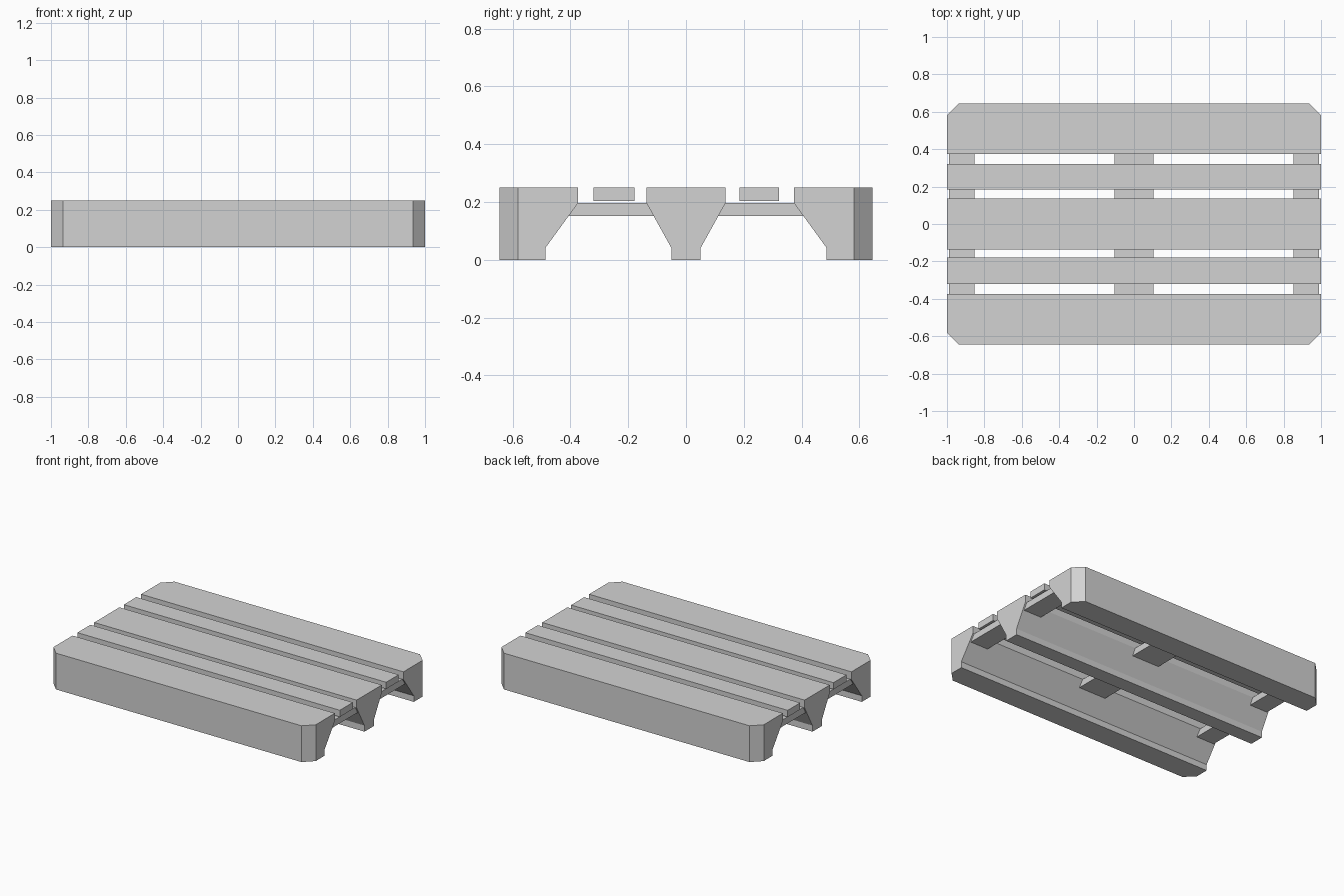
import bpy
import bmesh

if "Cube" in bpy.data.objects:
    bpy.data.objects.remove(bpy.data.objects["Cube"], do_unlink=True)

# Single plain grey finish
grey = bpy.data.materials.new("light_grey")
grey.use_nodes = True
colour = (0.65, 0.65, 0.65, 1)
grey.diffuse_color = colour
grey.node_tree.nodes["Principled BSDF"].inputs["Base Color"].default_value = colour

TOP = 0.25


def prism(name, profile, x0, x1, corner_y=None, cut=0.064):
    """Extrude a (y, z) profile along x; optionally chamfer the upright edges at corner_y."""
    bm = bmesh.new()
    face = bm.faces.new([bm.verts.new((x0, y, z)) for y, z in profile])
    ext = bmesh.ops.extrude_face_region(bm, geom=[face])
    moved = [g for g in ext["geom"] if isinstance(g, bmesh.types.BMVert)]
    bmesh.ops.translate(bm, verts=moved, vec=(x1 - x0, 0, 0))
    bmesh.ops.recalc_face_normals(bm, faces=bm.faces[:])
    if corner_y is not None:
        uprights = [e for e in bm.edges
                    if all(abs(v.co.y - corner_y) < 1e-4 for v in e.verts)
                    and abs(e.verts[0].co.x - e.verts[1].co.x) < 1e-4]
        bmesh.ops.bevel(bm, geom=uprights, offset=cut, segments=1,
                        affect='EDGES', clamp_overlap=True)
    mesh = bpy.data.meshes.new(name)
    bm.to_mesh(mesh)
    bm.free()
    mesh.materials.append(grey)
    obj = bpy.data.objects.new(name, mesh)
    bpy.context.collection.objects.link(obj)
    return obj


def rect(y0, y1, z0, z1):
    return [(y0, z0), (y1, z0), (y1, z1), (y0, z1)]


# Outer beams with a sloped inner side and chamfered corners
outer = [(0.645, 0), (0.486, 0), (0.486, 0.042), (0.373, 0.197), (0.373, TOP), (0.645, TOP)]
for name, side in (("front_beam", -1), ("back_beam", 1)):
    prism(name, [(side * y, z) for y, z in outer], -1, 1, corner_y=side * 0.645)

# Centre beam tapering down to a narrow foot
half = [(0.051, 0), (0.051, 0.042), (0.137, 0.197), (0.137, TOP)]
prism("centre_beam", half + [(-y, z) for y, z in reversed(half)], -1, 1)

# Thin deck slats between the beams
prism("front_slat", rect(-0.32, -0.178, 0.204, TOP), -1, 1)
prism("back_slat", rect(0.185, 0.321, 0.204, TOP), -1, 1)

# Cross bars under the slats
for name, x0, x1 in (("right_cross_bar", -0.99, -0.853),
                     ("middle_cross_bar", -0.105, 0.105),
                     ("left_cross_bar", 0.853, 0.99)):
    prism(name, rect(-0.41, 0.41, 0.152, 0.197), x0, x1)
